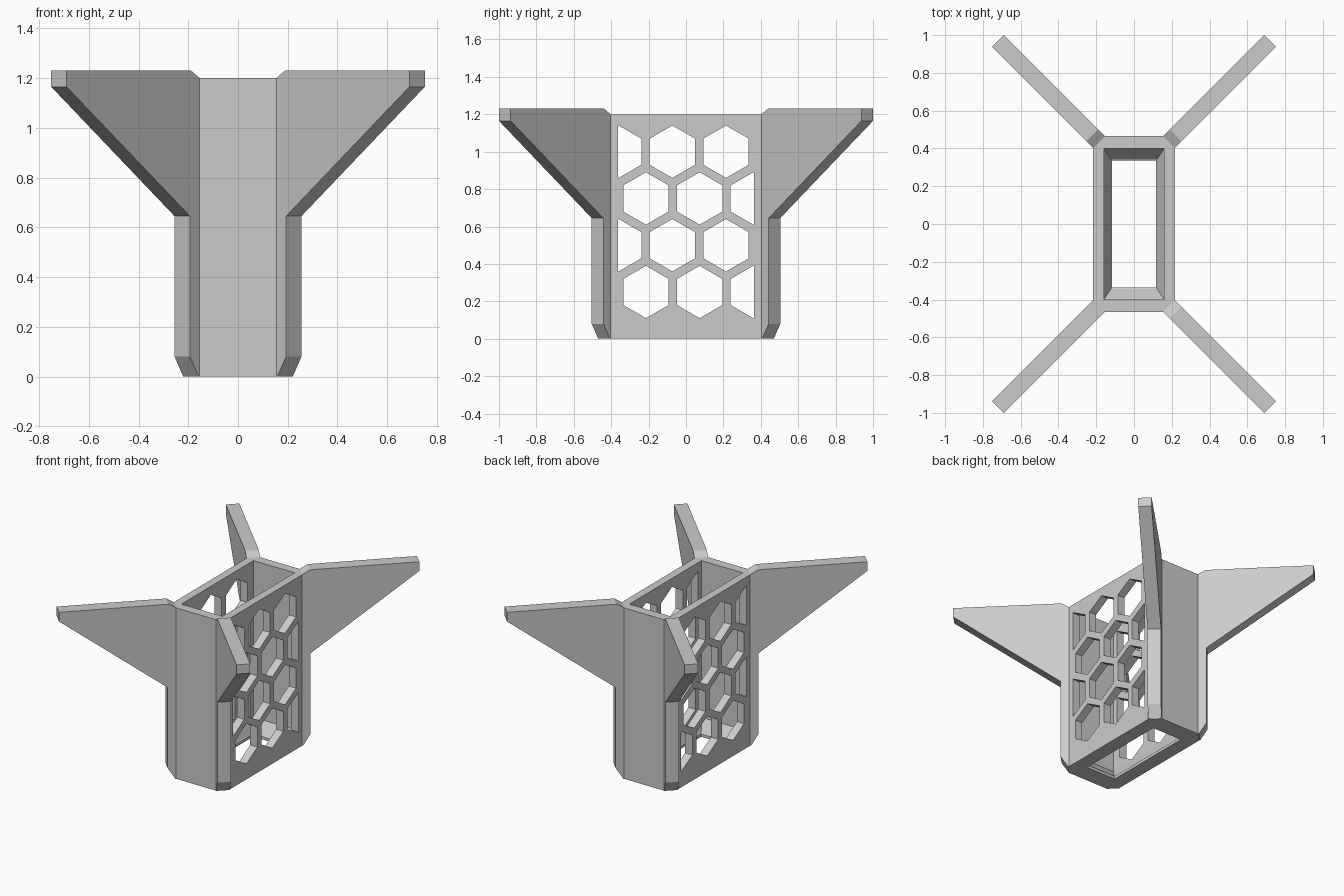
import bpy, bmesh, math

cube = bpy.data.objects.get("Cube")
if cube:
    bpy.data.objects.remove(cube, do_unlink=True)

grey = bpy.data.materials.new("plain grey")
grey.use_nodes = True
colour = (0.6, 0.6, 0.6, 1)
grey.diffuse_color = colour
grey.node_tree.nodes["Principled BSDF"].inputs["Base Color"].default_value = colour


def add_object(name, bm):
    bmesh.ops.recalc_face_normals(bm, faces=bm.faces)
    mesh = bpy.data.meshes.new(name)
    bm.to_mesh(mesh)
    bm.free()
    mesh.materials.append(grey)
    obj = bpy.data.objects.new(name, mesh)
    bpy.context.collection.objects.link(obj)
    return obj


def loft(bm, rings):
    """Close a solid through matching rings of points."""
    loops = [[bm.verts.new(p) for p in ring] for ring in rings]
    bm.faces.new(loops[0])
    bm.faces.new(loops[-1])
    for a, b in zip(loops, loops[1:]):
        for i in range(len(a)):
            j = (i + 1) % len(a)
            bm.faces.new((a[i], a[j], b[j], b[i]))


def cut(target, cutter):
    """Subtract the cutter, then discard it."""
    cutter.hide_render = True
    mod = target.modifiers.new("cut", 'BOOLEAN')
    mod.operation = 'DIFFERENCE'
    mod.solver = 'EXACT'
    mod.object = cutter
    bpy.context.view_layer.update()
    graph = bpy.context.evaluated_depsgraph_get()
    mesh = bpy.data.meshes.new_from_object(target.evaluated_get(graph))
    target.modifiers.clear()
    target.data = mesh
    bpy.data.objects.remove(cutter, do_unlink=True)


# Box body with chamfered corners
half_x, half_y, chamfer, height = 0.216, 0.465, 0.062, 1.2
quarter = [(half_x, half_y - chamfer), (half_x - chamfer, half_y)]
outline = quarter + [(-x, y) for x, y in reversed(quarter)]
outline += [(-x, -y) for x, y in outline]
bm = bmesh.new()
loft(bm, [[(x, y, z) for x, y in outline] for z in (0, height)])
body = add_object("box_body", bm)

# Hollow centre, narrowing to an open floor
sections = [(-0.05, 0.117, 0.335), (0.02, 0.117, 0.335), (0.025, 0.122, 0.343),
            (0.1, 0.16, 0.4), (1.3, 0.16, 0.4)]
bm = bmesh.new()
loft(bm, [[(w, d, z), (-w, d, z), (-w, -d, z), (w, -d, z)] for z, w, d in sections])
cut(body, add_object("cavity_cutter", bm))

# Honeycomb openings through both side walls, clipped near the corners
radius, pitch, limit = 0.14, 0.287, 0.363
bm = bmesh.new()
for row in range(4):
    side = 1 if row % 2 == 0 else -1
    for column in range(3):
        cy = side * (0.36 - column * pitch)
        cz = 0.25 * (row + 1)
        hexagon = []
        for k in range(6):
            angle = math.radians(60 * k + 30)
            hexagon.append((cy + radius * math.cos(angle), cz + radius * math.sin(angle)))
        part = bmesh.new()
        loft(part, [[(x, y, z) for y, z in hexagon] for x in (-0.4, 0.4)])
        geom = part.verts[:] + part.edges[:] + part.faces[:]
        bmesh.ops.bisect_plane(part, geom=geom, plane_co=(0, side * limit, 0),
                               plane_no=(0, side, 0), clear_outer=True)
        bmesh.ops.holes_fill(part, edges=[e for e in part.edges if e.is_boundary])
        piece = bpy.data.meshes.new("piece")
        part.to_mesh(piece)
        part.free()
        bm.from_mesh(piece)
        bpy.data.meshes.remove(piece)
cut(body, add_object("honeycomb_cutter", bm))

# Diagonal fins: side profile as (outward step, height)
profile = [(-0.01, 0.01), (0.004, 0), (0.039, 0.08), (0.039, 0.645),
           (0.535, 1.165), (0.535, 1.23), (0.035, 1.23), (0, 1.2), (-0.01, 1.19)]
root_x, root_y, half = half_x - chamfer / 2, half_y - chamfer / 2, chamfer / 2
for end, sy in (("front", -1), ("back", 1)):
    for hand, sx in (("left", 1), ("right", -1)):
        bm = bmesh.new()
        loft(bm, [[(sx * (root_x + s + t), sy * (root_y + s - t), z) for s, z in profile]
                  for t in (-half, half)])
        add_object(f"{end}_{hand}_fin", bm)
